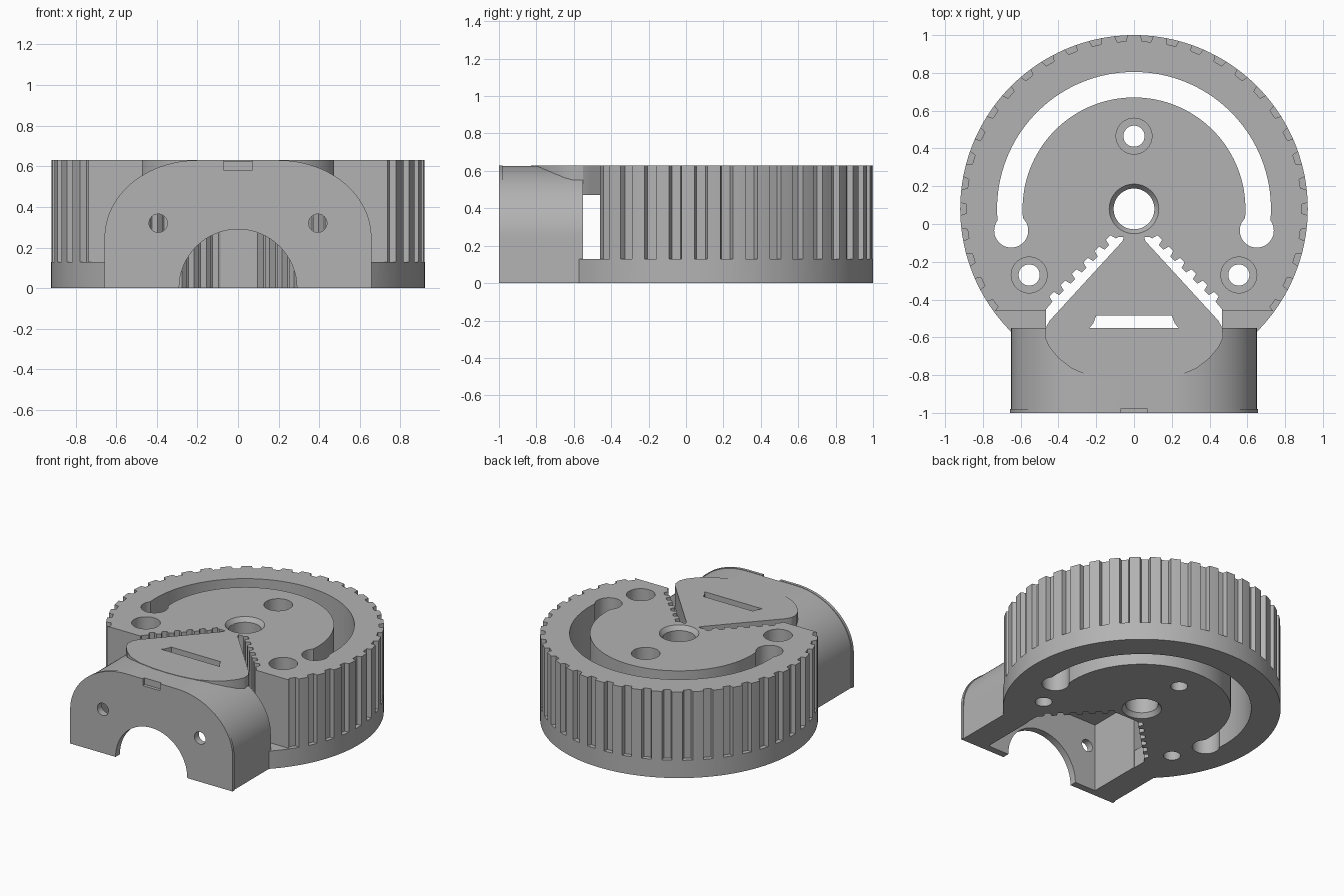
import bpy
import bmesh
from math import sin, cos, pi, radians
from mathutils import Vector

if "Cube" in bpy.data.objects:
    bpy.data.objects.remove(bpy.data.objects["Cube"])

grey = bpy.data.materials.new("plain grey")
grey.use_nodes = True
grey.diffuse_color = (0.45, 0.45, 0.45, 1)
grey.node_tree.nodes["Principled BSDF"].inputs["Base Color"].default_value = grey.diffuse_color

CY = 0.08      # disc centre in y
R = 0.92       # disc radius
TOP = 0.63     # overall height
FLANGE = 0.13  # height of the plain lower rim


def prism(name, outlines, lo, hi, axis="z"):
    """Extrude one or more closed outlines along z, or (x, z) outlines along y."""
    bm = bmesh.new()
    for pts in outlines:
        place = (lambda p, h: Vector((p[0], p[1], h))) if axis == "z" else (lambda p, h: Vector((p[0], h, p[1])))
        face = bm.faces.new([bm.verts.new(place(p, lo)) for p in pts])
        step = place((0, 0), hi) - place((0, 0), lo)
        new = bmesh.ops.extrude_face_region(bm, geom=[face])["geom"]
        bmesh.ops.translate(bm, vec=step, verts=[v for v in new if isinstance(v, bmesh.types.BMVert)])
    bmesh.ops.recalc_face_normals(bm, faces=bm.faces)
    mesh = bpy.data.meshes.new(name)
    bm.to_mesh(mesh)
    bm.free()
    mesh.materials.append(grey)
    ob = bpy.data.objects.new(name, mesh)
    bpy.context.collection.objects.link(ob)
    return ob


def arc(cx, cy, r, a0, a1, n, ry=None):
    """Points along an arc, angles in degrees."""
    return [(cx + r * cos(radians(a0 + (a1 - a0) * i / n)),
             cy + (ry or r) * sin(radians(a0 + (a1 - a0) * i / n))) for i in range(n + 1)]


def circle(cx, cy, r, n=48):
    return arc(cx, cy, r, 0, 360, n)[:-1]


def rect(x0, x1, y0, y1):
    return [(x0, y0), (x1, y0), (x1, y1), (x0, y1)]


def mirrored(half):
    """Close a right-hand outline with its left-hand mirror image."""
    return half + [(-x, y) for x, y in reversed(half) if abs(x) > 1e-5]


def boolean(ob, other, operation="DIFFERENCE"):
    other.hide_render = True
    mod = ob.modifiers.new("cut", "BOOLEAN")
    mod.operation = operation
    mod.solver = "EXACT"
    mod.object = other
    bpy.context.view_layer.objects.active = ob
    bpy.ops.object.modifier_apply(modifier=mod.name)
    bpy.data.objects.remove(other)


def cut(ob, outlines, lo, hi, axis="z"):
    boolean(ob, prism("cutter", outlines, lo, hi, axis))


def smooth(ob):
    bpy.ops.object.select_all(action="DESELECT")
    ob.select_set(True)
    bpy.context.view_layer.objects.active = ob
    bpy.ops.object.shade_smooth_by_angle(angle=radians(25))


# Toothed disc
disc = prism("toothed_disc", [circle(0, CY, R, 168)], 0, TOP)
TEETH = 42
grooves = []
for i in range(TEETH):
    a = 2 * pi * (i + 0.5) / TEETH + pi / 2
    grooves.append([(r * cos(a + w), CY + r * sin(a + w))
                    for r, w in ((0.888, -0.027), (0.95, -0.045), (0.95, 0.045), (0.888, 0.027))])
cut(disc, grooves, FLANGE, 0.7)

# Curved slot with round ends
cut(disc, [arc(0, CY, 0.725, -9, 189, 72) + arc(0, CY, 0.59, 189, -9, 72)], -0.1, 0.8)
cut(disc, [circle(s * 0.65, -0.035, 0.09) for s in (1, -1)], -0.1, 0.8)

# Counterbored bolt holes
bolts = [(0, 0.465), (0.555, -0.27), (-0.555, -0.27)]
cut(disc, [circle(x, y, 0.056) for x, y in bolts], -0.1, 0.8)
cut(disc, [circle(x, y, 0.095) for x, y in bolts], FLANGE, 0.8)

# Centre bore, widened at both ends
cut(disc, [circle(0, CY, 0.108)], -0.1, 0.8)
for lo, hi, small_end in ((TOP - 0.03, TOP, 0), (0, 0.03, 1)):
    bpy.ops.mesh.primitive_cone_add(vertices=48, radius1=0.132 if small_end else 0.108,
                                    radius2=0.108 if small_end else 0.132,
                                    depth=hi - lo + 0.002, location=(0, CY, (lo + hi) / 2))
    boolean(disc, bpy.context.object)

# Notched V opening, plus clearance for the front housing
half = [(0, -0.07), (0.085, -0.07)]
STEPS = 6
for i in range(STEPS):
    for t, d in ((0.1, 0), (0.2, 0.032), (0.6, 0.032), (0.7, 0)):
        s = 0.09 + 0.36 * (i + t) / STEPS
        half.append((s + d * 0.7, -s + 0.02 + d * 0.7))
half += [(0.465, -0.45), (0.465, -0.6), (0, -0.6)]
cut(disc, [mirrored(half)], -0.1, 0.8)
cut(disc, [rect(-0.6, 0.6, -1.2, -0.56)], -0.1, 0.8)
cut(disc, [rect(-1.2, 1.2, -1.2, -0.46)], FLANGE, 0.8)
smooth(disc)


# Arched front housing with a thin lip
def arch(width, top):
    return mirrored([(width, 0)] + arc(0.2, 0.25, width - 0.2, 0, 90, 24, top - 0.25))


housing = prism("front_housing", [arch(0.65, 0.627)], -0.985, -0.55, "y")
lip = prism("lip", [arch(0.657, TOP)], -1, -0.98, "y")
boolean(housing, lip, "UNION")
cut(housing, [rect(-0.46, 0.46, -0.1, 0.5)], -0.95, -0.5, "y")
cut(housing, [circle(0, 0, 0.29, 64)], -1.1, -0.9, "y")
cut(housing, [circle(s * 0.393, 0.32, 0.045, 32) for s in (1, -1)], -1.1, -0.9, "y")
cut(housing, [rect(-0.07, 0.07, 0.58, 0.7)], -1.1, -0.977, "y")
smooth(housing)

# Triangular bridge plate joining housing and disc
plate_half = [(0, -0.055), (0.05, -0.055), (0.06, -0.09), (0.445, -0.51), (0.468, -0.55),
              (0.472, -0.6), (0.45, -0.65), (0.40, -0.71), (0.33, -0.765), (0.23, -0.807),
              (0.11, -0.825), (0, -0.83)]
plate = prism("bridge_plate", [mirrored(plate_half)], 0.47, TOP)
slot = mirrored([(0, -0.485), (0.2, -0.485), (0.215, -0.525), (0.235, -0.55), (0, -0.55)])
cut(plate, [slot], 0.3, 0.8)
# Keep the housing cavity roof flat under the plate
cut(plate, [rect(-0.6, 0.6, -1, -0.55)], 0.3, 0.5)
smooth(plate)
